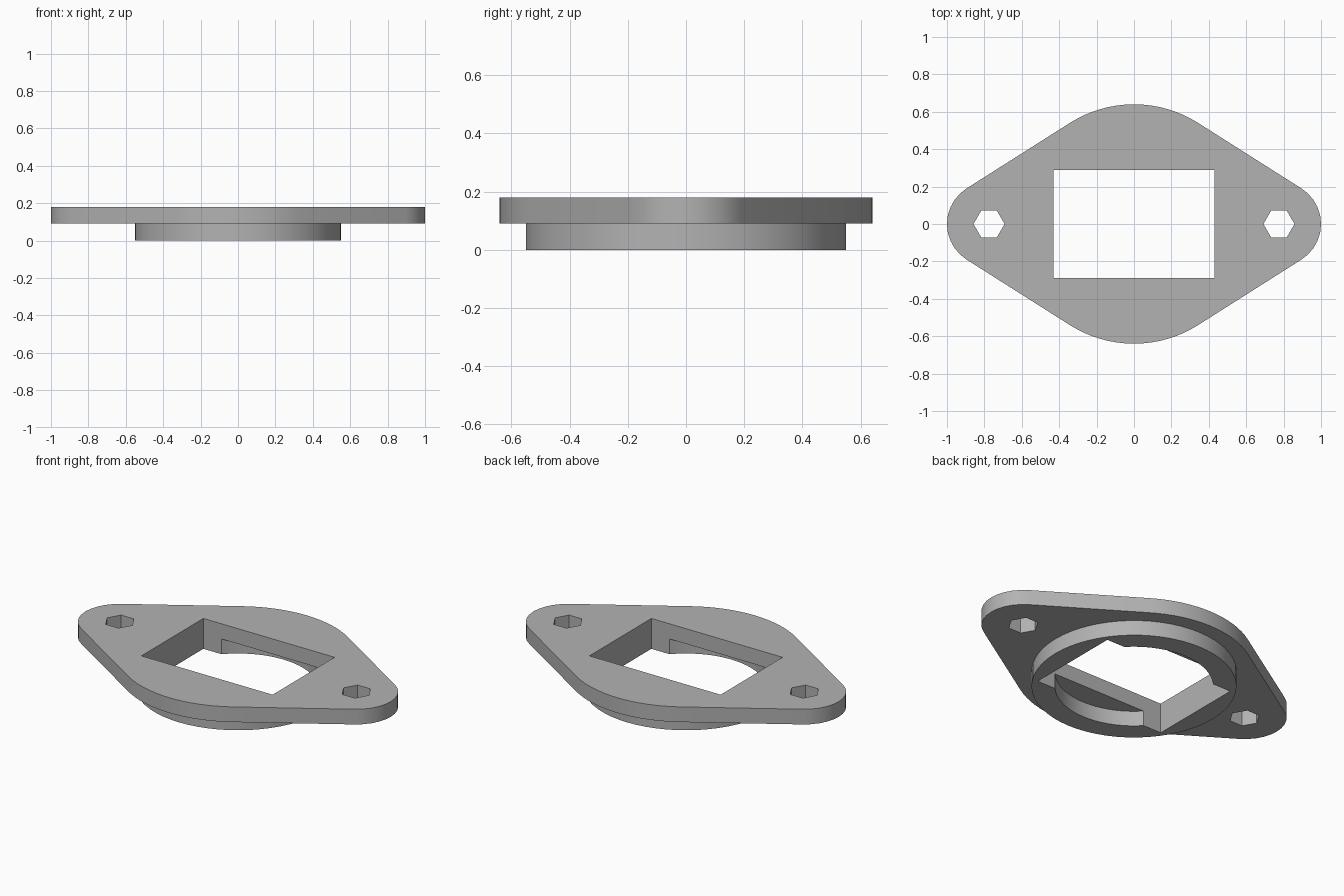
import bpy
import bmesh
from math import acos, asin, cos, sin, pi

cube = bpy.data.objects.get("Cube")
if cube:
    bpy.data.objects.remove(cube)

GREY = (0.45, 0.45, 0.45)
LAYER = 0.09                # thickness of the flange and of the collar
HUB_R, EAR_R, EAR_X = 0.64, 0.225, 0.775
WIN_X, WIN_Y = 0.43, 0.29   # half size of the window
COLLAR_R, BORE_R = 0.55, 0.425

mat = bpy.data.materials.new("plain grey")
mat.use_nodes = True
mat.diffuse_color = (*GREY, 1)
mat.node_tree.nodes["Principled BSDF"].inputs["Base Color"].default_value = (*GREY, 1)


def arc(cx, r, start, end, steps):
    """Points on an arc centred on the x axis, both ends included."""
    angles = [start + (end - start) * i / steps for i in range(steps + 1)]
    return [(cx + r * cos(a), r * sin(a)) for a in angles]


def circle(cx, r, sides):
    return arc(cx, r, 0, 2 * pi, sides)[:-1]


def slab(name, loops, z):
    """Extrude an outline with holes into a slab standing on z."""
    curve = bpy.data.curves.new(name, "CURVE")
    curve.dimensions = "2D"
    curve.fill_mode = "BOTH"
    curve.extrude = LAYER / 2
    for loop in loops:
        spline = curve.splines.new("POLY")
        spline.points.add(len(loop) - 1)
        for point, (x, y) in zip(spline.points, loop):
            point.co = (x, y, 0, 1)
        spline.use_cyclic_u = True
    helper = bpy.data.objects.new(name + " outline", curve)
    bpy.context.collection.objects.link(helper)
    graph = bpy.context.evaluated_depsgraph_get()
    mesh = bpy.data.meshes.new_from_object(helper.evaluated_get(graph))
    bpy.data.objects.remove(helper)
    bpy.data.curves.remove(curve)

    # Weld the caps to the walls and place the slab
    bm = bmesh.new()
    bm.from_mesh(mesh)
    bmesh.ops.remove_doubles(bm, verts=bm.verts, dist=0.0001)
    bmesh.ops.recalc_face_normals(bm, faces=bm.faces)
    bmesh.ops.translate(bm, verts=bm.verts, vec=(0, 0, z + LAYER / 2))
    bm.to_mesh(mesh)
    bm.free()
    mesh.name = name
    mesh.materials.clear()
    mesh.materials.append(mat)
    obj = bpy.data.objects.new(name, mesh)
    bpy.context.collection.objects.link(obj)
    bpy.ops.object.select_all(action="DESELECT")
    obj.select_set(True)
    bpy.context.view_layer.objects.active = obj
    bpy.ops.object.shade_smooth_by_angle(angle=pi / 6)


# Flange: a round hub joined to two ears by tangent lines
t = acos((HUB_R - EAR_R) / EAR_X)
outline = (arc(EAR_X, EAR_R, -t, t, 10)
           + arc(0, HUB_R, t, pi - t, 16)
           + arc(-EAR_X, EAR_R, pi - t, pi + t, 10)
           + arc(0, HUB_R, pi + t, 2 * pi - t, 16))
window = [(WIN_X, WIN_Y), (-WIN_X, WIN_Y), (-WIN_X, -WIN_Y), (WIN_X, -WIN_Y)]
bolt_holes = [circle(side * EAR_X, 0.083, 6) for side in (1, -1)]
slab("flange_plate", [outline, window, *bolt_holes], LAYER)

# Collar: a ring whose bore is notched by the window corners
a = asin(WIN_Y / BORE_R)
half = [(WIN_X, WIN_Y)] + arc(0, BORE_R, a, pi - a, 18) + [(-WIN_X, WIN_Y)]
bore = half + [(-x, -y) for x, y in half]
slab("collar_ring", [circle(0, COLLAR_R, 60), bore], 0)
